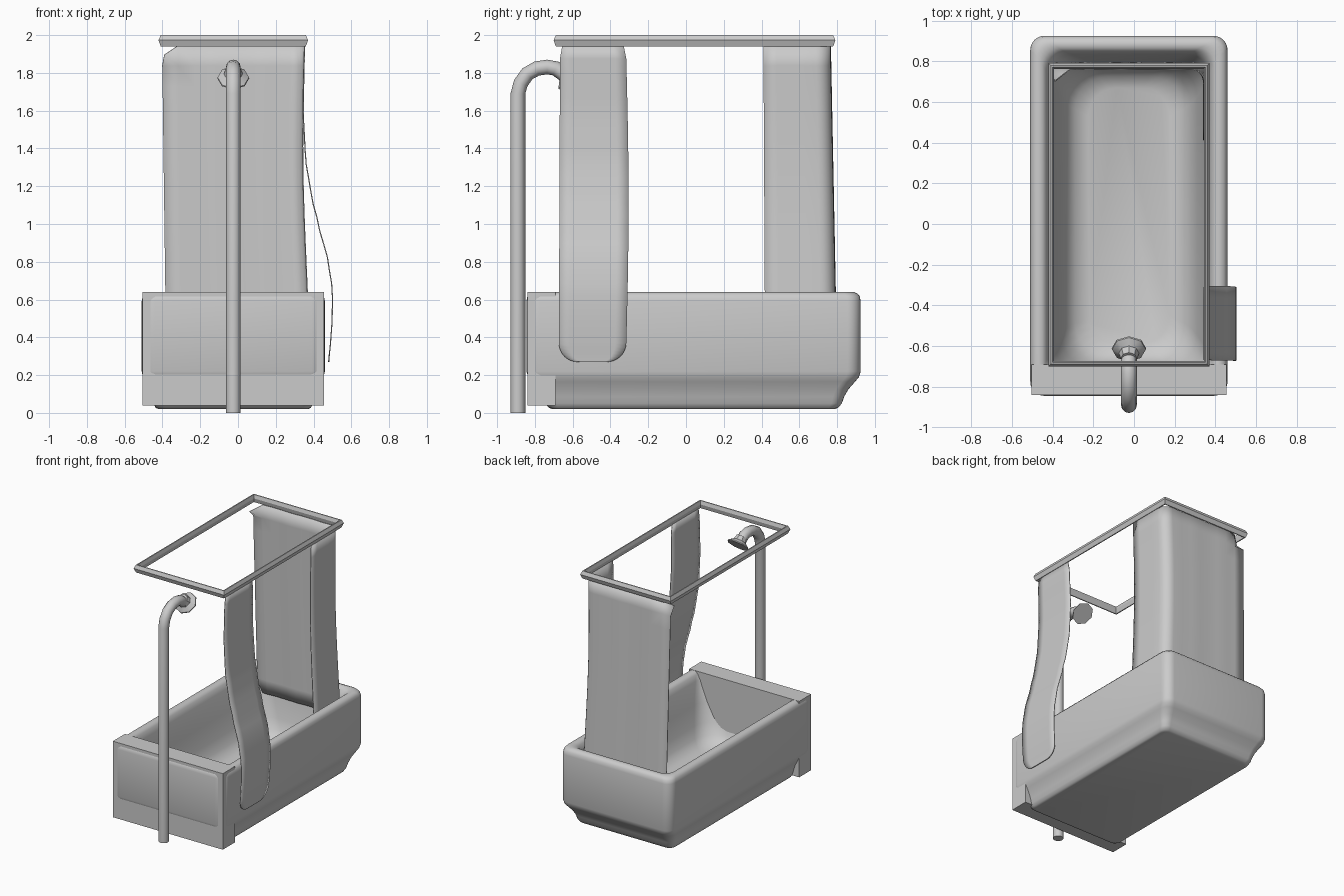
import bpy, math
from mathutils import Vector

if "Cube" in bpy.data.objects:
    bpy.data.objects.remove(bpy.data.objects["Cube"])


def make(name, verts, faces, smooth=40):
    me = bpy.data.meshes.new(name)
    me.from_pydata([tuple(v) for v in verts], [], faces)
    ob = bpy.data.objects.new(name, me)
    bpy.context.collection.objects.link(ob)
    bpy.ops.object.select_all(action='DESELECT')
    ob.select_set(True)
    bpy.context.view_layer.objects.active = ob
    bpy.ops.object.mode_set(mode='EDIT')
    bpy.ops.mesh.select_all(action='SELECT')
    bpy.ops.mesh.normals_make_consistent(inside=False)
    bpy.ops.object.mode_set(mode='OBJECT')
    if smooth:
        bpy.ops.object.shade_smooth_by_angle(angle=math.radians(smooth))
    return ob


def loft(name, rings, closed=False, smooth=40):
    """Skin closed rings; capped at both ends unless the chain is closed."""
    n, m = len(rings[0]), len(rings)
    faces = []
    for i in range(m if closed else m - 1):
        k = (i + 1) % m
        for j in range(n):
            l = (j + 1) % n
            faces.append((i * n + j, i * n + l, k * n + l, k * n + j))
    if not closed:
        faces += [tuple(range(n)), tuple(range((m - 1) * n, m * n))]
    return make(name, [v for r in rings for v in r], faces, smooth)


def sheet(name, rows, thick=0.006):
    n = len(rows[0])
    faces = [(i * n + j, i * n + j + 1, (i + 1) * n + j + 1, (i + 1) * n + j)
             for i in range(len(rows) - 1) for j in range(n - 1)]
    ob = make(name, [v for r in rows for v in r], faces, 50)
    mod = ob.modifiers.new("thickness", 'SOLIDIFY')
    mod.thickness, mod.offset = thick, 0
    return ob


def lerp_table(t, table):
    for (a, va), (b, vb) in zip(table, table[1:]):
        if (a - t) * (b - t) <= 0:
            f = (t - a) / (b - a)
            f = f * f * (3 - 2 * f) * 0.4 + f * 0.6
            return va + (vb - va) * f
    return table[-1][1]


def rounded_rect(hx, hy, r, z, cx=-0.025, cy=0.04, seg=6):
    pts = []
    for q, (sx, sy) in enumerate([(1, 1), (-1, 1), (-1, -1), (1, -1)]):
        for k in range(seg + 1):
            a = math.radians(90 * (q + k / seg))
            pts.append((cx + sx * (hx - r) + r * math.cos(a),
                        cy + sy * (hy - r) + r * math.sin(a), z))
    return pts


# bathtub: outer shell, rim, then basin (half width, half length, corner, z)
profile = [
    (.395, .745, .05, .02), (.41, .765, .05, .026), (.422, .785, .055, .05),
    (.432, .797, .06, .085), (.445, .82, .065, .125), (.465, .855, .07, .165),
    (.478, .876, .07, .19), (.485, .885, .07, .22), (.485, .885, .07, .59),
    (.48, .88, .07, .617), (.467, .867, .07, .633), (.447, .847, .07, .64),
    (.425, .825, .08, .637), (.408, .808, .09, .62), (.395, .795, .11, .58),
    (.365, .77, .14, .42), (.335, .745, .16, .28), (.305, .72, .17, .2),
    (.265, .685, .16, .15), (.2, .63, .14, .125)]
loft("bathtub", [rounded_rect(*p) for p in profile], smooth=60)

# square panel at the tap end
loft("front_panel", [[(x, y, z) for x, y in
     ((-.505, -.84), (.455, -.84), (.455, -.69), (-.505, -.69))]
     for z in (.04, .64)], smooth=0)

# rectangular curtain rail with a flattened hexagonal section
section = [(0, 0), (-.012, .027), (-.02, .027), (-.028, 0),
           (-.02, -.033), (-.012, -.033)]
loft("curtain_rail", [[(-.025 + sx * (.396 + d), .045 + sy * (.746 + d), 1.973 + h)
     for d, h in section] for sx, sy in ((1, 1), (-1, 1), (-1, -1), (1, -1))],
     closed=True, smooth=0)

# rear curtain: wraps the back end and part of the right side
rows = []
for i in range(15):
    t = i / 14
    z = 1.945 - t * 1.5
    left, right = -.402 + .02 * t, .352 - .014 * math.sin(t * 4) + .012 * t
    back, r = .762 + .03 * t, .075
    row = [(left + (right - r - left) * k / 8, back - .003 * math.sin(k * 2), z)
           for k in range(8)]
    for k in range(7):
        a = math.radians(90 - 15 * k)
        row.append((right - r + r * math.cos(a), back - r + r * math.sin(a), z))
    row += [(right, back - r + (.41 + .008 * t - back + r) * k / 4, z)
            for k in range(1, 5)]
    if i == 0:  # drooping, curled corner
        row[0] = (left + .012, back - .06, z - .05)
    rows.append(row)
sheet("rear_curtain", rows)

# front curtain: narrow strip draped outside the tub, rounded bottom
drape = [(1.945, .352), (1.6, .345), (1.35, .357), (1.15, .388), (1.0, .425),
         (.8, .478), (.65, .5), (.5, .499), (.4, .492), (.265, .48)]
zs = [1.945 - .07 * i for i in range(23)]
zs += [.27 + .12 * (1 - math.sin(math.radians(a))) for a in range(10, 91, 10)]
rows = []
for z in zs:
    y0 = -.667 - .006 * (1.945 - z) / 1.6
    y1 = -.318 + .014 * math.sin((1.945 - z) * 1.9)
    s = max(0, .37 - z) / .1
    cut = .1 * (1 - math.sqrt(max(0, 1 - s * s)))
    if z > 1.94:
        cut = .012
    y0, y1 = y0 + cut, y1 - cut
    x = lerp_table(z, drape)
    rows.append([(x, y0 + (y1 - y0) * k / 6, z) for k in range(7)])
sheet("front_curtain", rows)


# shower pipe and head share one sweep in the y-z plane
def sweep(name, path, sides, smooth):
    rings = []
    for i, (y, z, r) in enumerate(path):
        a, b = path[max(i - 1, 0)], path[min(i + 1, len(path) - 1)]
        d = Vector((0, b[0] - a[0], b[1] - a[1])).normalized()
        n = Vector((0, d.z, -d.y))
        rings.append([Vector((-.025, y, z)) + r * (
            math.cos(2 * math.pi * k / sides) * Vector((1, 0, 0)) +
            math.sin(2 * math.pi * k / sides) * n) for k in range(sides)])
    return loft(name, rings, smooth=smooth)


bend = [(-.89, 0), (-.89, 1.69), (-.875, 1.745), (-.84, 1.795), (-.79, 1.823),
        (-.735, 1.831), (-.69, 1.823), (-.65, 1.795), (-.635, 1.785)]
sweep("shower_pipe", [(y, z, .039) for y, z in bend], 12, 50)
sweep("shower_head", [(-.66, 1.82, .04), (-.635, 1.795, .05),
                      (-.617, 1.777, .083), (-.612, 1.772, .085)], 8, 30)
